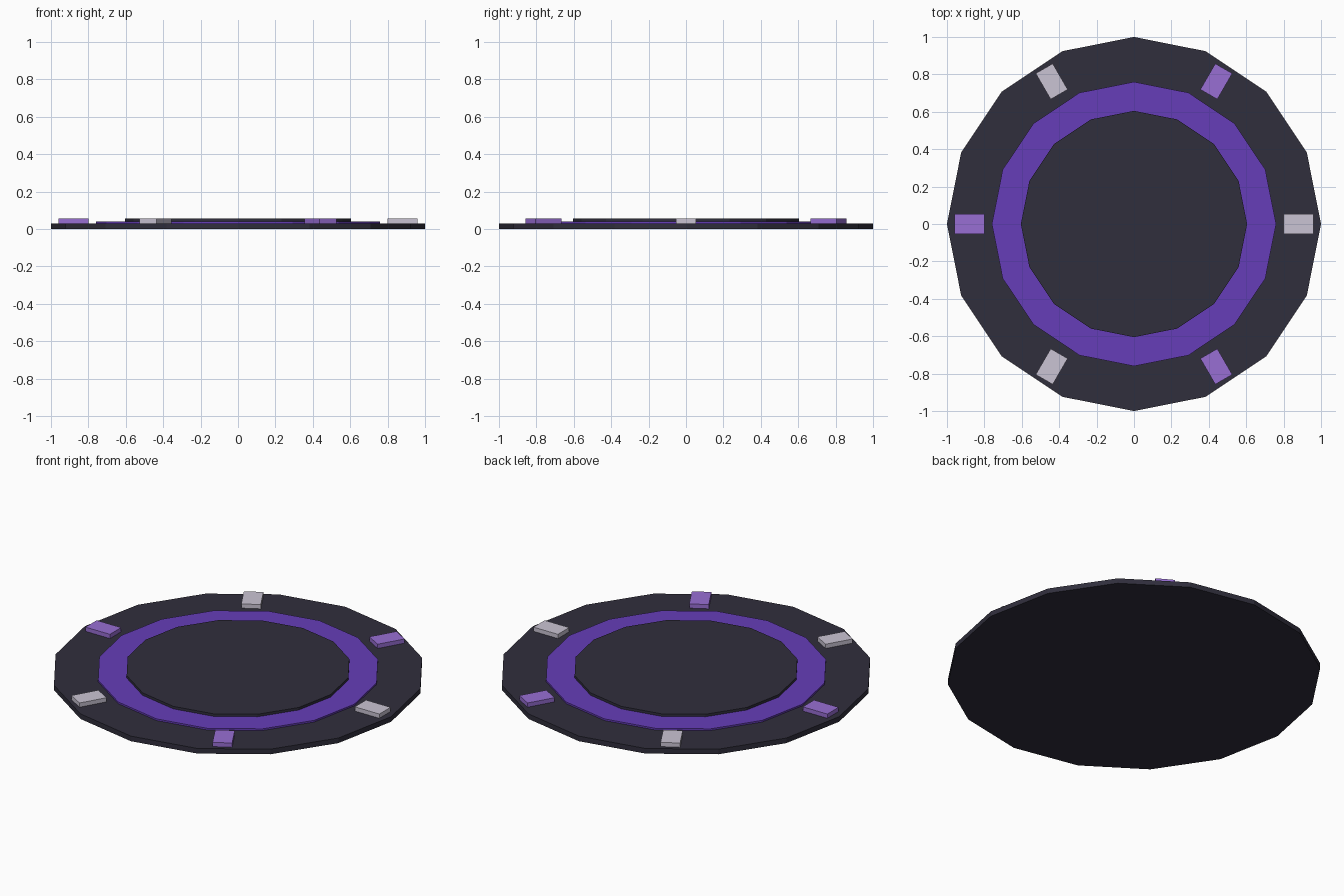
import bpy
import math

cube = bpy.data.objects.get("Cube")
if cube:
    bpy.data.objects.remove(cube, do_unlink=True)


def material(name, rgb):
    linear = [(c / 255 / 12.92) if c < 11 else ((c / 255 + 0.055) / 1.055) ** 2.4 for c in rgb]
    mat = bpy.data.materials.new(name)
    mat.use_nodes = True
    mat.diffuse_color = (*linear, 1)
    mat.node_tree.nodes["Principled BSDF"].inputs["Base Color"].default_value = (*linear, 1)
    return mat


charcoal = material("charcoal", (48, 46, 60))
violet = material("violet", (102, 61, 184))
lilac = material("lilac", (152, 110, 212))
pale_grey = material("pale grey", (202, 196, 212))


def finish(name, mat):
    obj = bpy.context.object
    obj.name = name
    obj.data.materials.append(mat)
    return obj


def disc(name, radius, bottom, top, mat):
    bpy.ops.mesh.primitive_cylinder_add(
        vertices=16, radius=radius, depth=top - bottom, location=(0, 0, (bottom + top) / 2))
    return finish(name, mat)


# Stacked sixteen-sided discs
disc("base_plate", 1.0, 0, 0.03, charcoal)
disc("accent_ring", 0.76, 0.03, 0.04, violet)
disc("centre_pad", 0.605, 0.04, 0.055, charcoal)

# Six rim blocks pointing outward, alternating in colour
for i in range(6):
    angle = i * math.pi / 3
    bpy.ops.mesh.primitive_cube_add(
        size=1, location=(0.88 * math.cos(angle), 0.88 * math.sin(angle), 0.0425),
        rotation=(0, 0, angle))
    block = finish(f"rim_block_{i + 1}", lilac if i % 2 else pale_grey)
    block.scale = (0.16, 0.105, 0.025)
